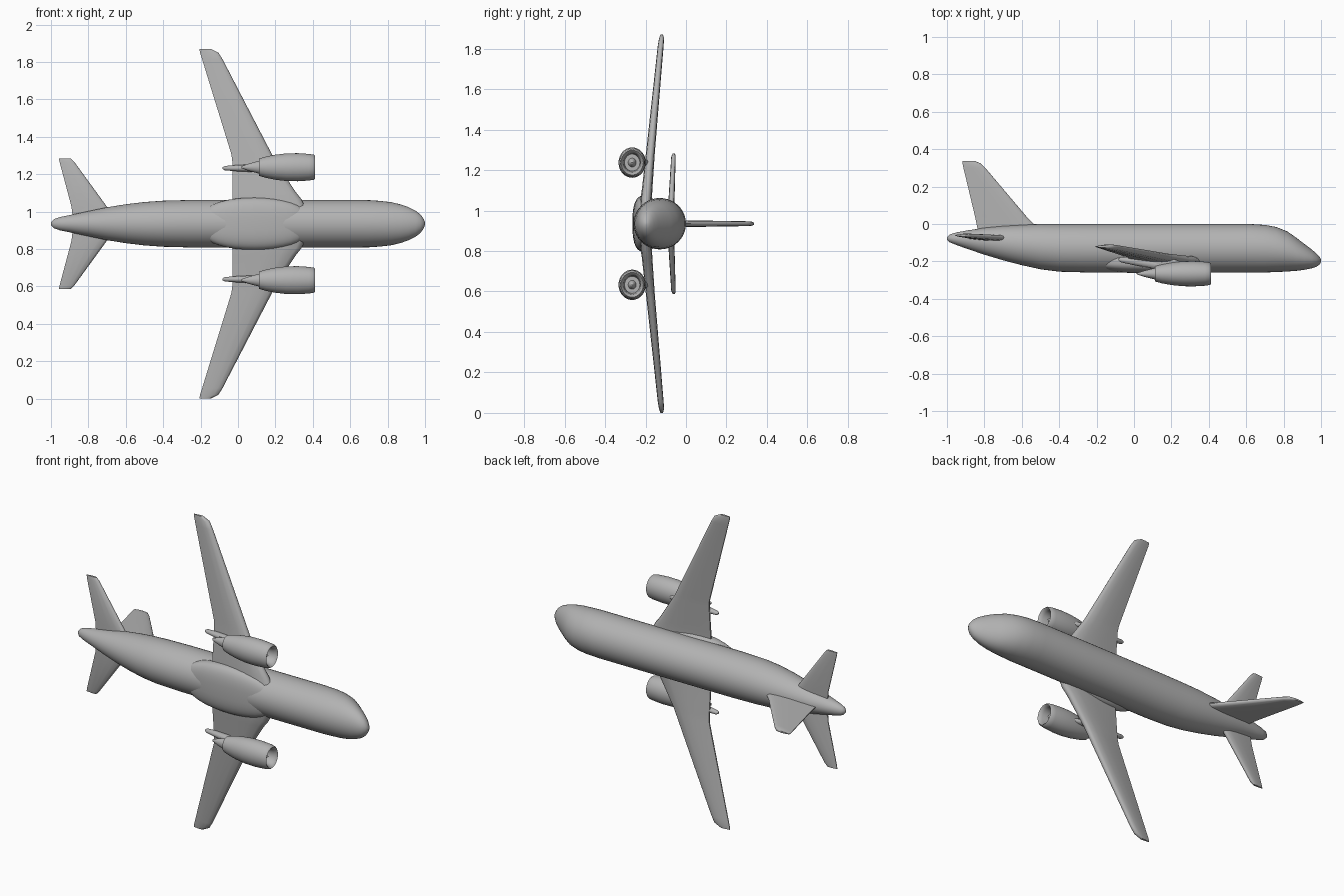
import bpy, bmesh, math

if "Cube" in bpy.data.objects:
    bpy.data.objects.remove(bpy.data.objects["Cube"])

CZ = 0.935  # height of the fuselage axis; wings spread along z

grey = bpy.data.materials.new("light_grey")
grey.diffuse_color = (0.45, 0.45, 0.45, 1)
grey.use_nodes = True
grey.node_tree.nodes["Principled BSDF"].inputs["Base Color"].default_value = grey.diffuse_color


def loft(name, rings, angle=50):
    """Skin a list of equal-length point rings and cap both ends."""
    bm = bmesh.new()
    loops = [[bm.verts.new(p) for p in ring] for ring in rings]
    n = len(loops[0])
    for a, b in zip(loops, loops[1:]):
        for i in range(n):
            j = (i + 1) % n
            bm.faces.new((a[i], a[j], b[j], b[i]))
    bm.faces.new(loops[0])
    bm.faces.new(loops[-1])
    bmesh.ops.recalc_face_normals(bm, faces=bm.faces)
    mesh = bpy.data.meshes.new(name)
    bm.to_mesh(mesh)
    bm.free()
    mesh.materials.append(grey)
    mesh.polygons.foreach_set("use_smooth", [True] * len(mesh.polygons))
    mesh.set_sharp_from_angle(angle=math.radians(angle))
    obj = bpy.data.objects.new(name, mesh)
    bpy.context.collection.objects.link(obj)
    return obj


def ellipse(x, y, z, ry, rz, n=40, power=1.0):
    """Ring across the x axis; power below 1 makes it boxier."""
    ring = []
    for i in range(n):
        t = 2 * math.pi * i / n
        c, s = math.cos(t), math.sin(t)
        ring.append((x, y + ry * math.copysign(abs(c) ** power, c),
                     z + rz * math.copysign(abs(s) ** power, s)))
    return ring


def foil(lead, trail, thick):
    """Aerofoil outline as (x, offset) pairs."""
    shape = [(0, 0), (.02, .25), (.08, .42), (.25, .5), (.5, .45), (.8, .25), (1, .09)]
    pts = shape + [(u, -v) for u, v in reversed(shape[1:])]
    return [(lead + (trail - lead) * u, thick * v) for u, v in pts]


# Fuselage: x, top y, bottom y, half width
stations = [
    (-1.0, -.070, -.085, .008), (-.985, -.056, -.098, .024), (-.95, -.045, -.112, .036),
    (-.9, -.036, -.130, .046), (-.8, -.020, -.164, .067), (-.7, -.010, -.194, .088),
    (-.6, -.004, -.220, .104), (-.5, 0, -.242, .116), (-.4, 0, -.255, .123),
    (-.25, 0, -.259, .127), (.2, 0, -.259, .127), (.62, 0, -.259, .127),
    (.7, -.005, -.259, .126), (.76, -.016, -.257, .122), (.82, -.040, -.254, .115),
    (.87, -.075, -.250, .103), (.91, -.106, -.245, .089), (.95, -.136, -.237, .069),
    (.975, -.157, -.229, .050), (.992, -.175, -.217, .027), (1.0, -.190, -.202, .007)]
loft("fuselage", [ellipse(x, (t + b) / 2, CZ, (t - b) / 2, w) for x, t, b, w in stations])

# Belly fairing at the wing roots
fairing = []
for i in range(17):
    a = math.pi * (0.02 + 0.96 * i / 16)
    k = math.sin(a) ** 0.6
    fairing.append(ellipse(.09 - .28 * math.cos(a), -.203, CZ, .062 * k, .14 * k, power=.75))
loft("belly_fairing", fairing)

# Tail fin: y, leading x, trailing x, thickness
fin = [(-.06, -.48, -.83, .036), (0, -.535, -.842, .034), (.04, -.575, -.85, .032),
       (.30, -.795, -.912, .024), (.325, -.822, -.917, .02), (.336, -.85, -.918, .01)]
loft("tail_fin", [[(x, y, CZ + o) for x, o in foil(a, b, t)] for y, a, b, t in fin])

# Span offset, leading x, trailing x, y, thickness
wing = [(0, .40, -.03, -.20, .06), (.13, .34, -.03, -.196, .056), (.17, .308, -.03, -.192, .052),
        (.33, .203, -.03, -.178, .045), (.37, .182, -.035, -.174, .043),
        (.88, -.083, -.192, -.125, .029), (.915, -.105, -.203, -.121, .025),
        (.935, -.145, -.207, -.12, .013)]
tailplane = [(0, -.63, -.88, -.078, .034), (.09, -.70, -.89, -.073, .031),
             (.33, -.875, -.954, -.062, .022), (.348, -.893, -.958, -.06, .012)]

# Engine outline from spinner, round the intake lip, back to the exhaust cone
nacelle = [(.385, .003), (.375, .012), (.35, .022), (.35, .042), (.39, .047), (.406, .054),
           (.412, .061), (.405, .067), (.38, .071), (.32, .075), (.26, .074), (.2, .067),
           (.15, .057), (.112, .046), (.112, .034), (.06, .02), (.02, .006)]

for side, s in (("left", 1), ("right", -1)):
    for name, plan in (("wing", wing), ("tailplane", tailplane)):
        loft(f"{side}_{name}", [[(x, y + o, CZ + s * d) for x, o in foil(a, b, t)]
                                for d, a, b, y, t in plan])
    ez = CZ + s * .302
    loft(f"{side}_engine", [ellipse(x, -.266, ez, r * .9, r, 32) for x, r in nacelle])
    # Pylon joining the engine to the wing
    loft(f"{side}_pylon", [[(x, y, ez + o) for x, o in foil(a, b, .03)]
                           for y, a, b in ((-.235, .30, .05), (-.205, .26, 0), (-.175, .18, -.01))])
    # Slim fairing running past the trailing edge
    loft(f"{side}_flap_fairing",
         [ellipse(x, y, ez - s * .005, r, r * .85, 16) for x, y, r in
          ((-.082, -.19, .006), (-.07, -.191, .014), (0, -.2, .02),
           (.08, -.212, .024), (.15, -.225, .02))])
